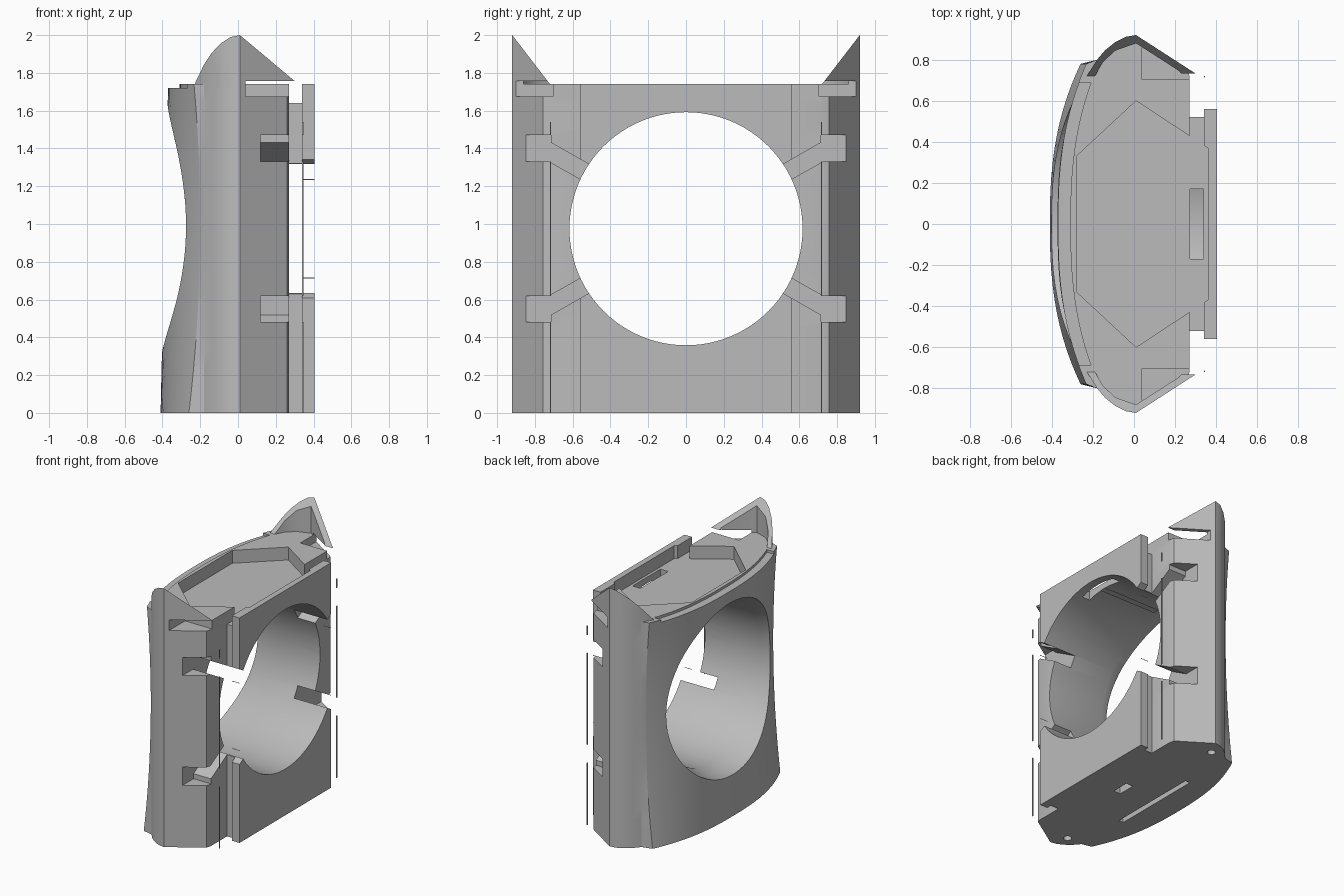
import bpy, bmesh, math

cube = bpy.data.objects.get("Cube")
if cube:
    bpy.data.objects.remove(cube, do_unlink=True)

grey = bpy.data.materials.new("plain_grey")
grey.use_nodes = True
colour = (0.5, 0.5, 0.5, 1)
grey.diffuse_color = colour
grey.node_tree.nodes["Principled BSDF"].inputs["Base Color"].default_value = colour

MID = 0.975      # bore centre height
TOP = 1.74       # deck height


def loft(name, rings):
    """Closed solid through rings of equal point count."""
    bm = bmesh.new()
    loops = [[bm.verts.new(p) for p in ring] for ring in rings]
    n = len(loops[0])
    for lo, hi in zip(loops, loops[1:]):
        for i in range(n):
            j = (i + 1) % n
            bm.faces.new((lo[i], lo[j], hi[j], hi[i]))
    bm.faces.new(loops[0])
    bm.faces.new(loops[-1])
    bmesh.ops.recalc_face_normals(bm, faces=bm.faces)
    mesh = bpy.data.meshes.new(name)
    bm.to_mesh(mesh)
    bm.free()
    ob = bpy.data.objects.new(name, mesh)
    bpy.context.collection.objects.link(ob)
    mesh.materials.append(grey)
    return ob


def prism(name, pts, a, b, axis="z"):
    place = (lambda u, v, w: (u, v, w)) if axis == "z" else (lambda u, v, w: (w, u, v))
    return loft(name, [[place(u, v, w) for u, v in pts] for w in (a, b)])


def box(name, x0, x1, y0, y1, z0, z1):
    return prism(name, [(x0, y0), (x1, y0), (x1, y1), (x0, y1)], z0, z1)


def circle(r, n=96, cy=0, cz=0):
    return [(cy + r * math.cos(math.tau * i / n), cz + r * math.sin(math.tau * i / n))
            for i in range(n)]


def combine(target, tool, operation="DIFFERENCE"):
    mod = target.modifiers.new("combine", "BOOLEAN")
    mod.operation = operation
    mod.solver = "EXACT"
    mod.object = tool
    bpy.ops.object.select_all(action="DESELECT")
    bpy.context.view_layer.objects.active = target
    target.select_set(True)
    bpy.ops.object.modifier_apply(modifier=mod.name)
    bpy.data.objects.remove(tool, do_unlink=True)


def bulge(y, z):
    """Depth of the bowed face, fuller at the foot than at the middle."""
    shoulder = 0.2 + 0.06 * (1 - z) ** 2
    crown = 0.41 - 0.023 * z
    return -shoulder - (crown - shoulder) * (1 - abs(y / 0.78) ** 2.5)


# Body: straight back, rounded side columns, bowed face
column = [(0.01, 0.92), (-0.04, 0.912), (-0.09, 0.887), (-0.14, 0.847), (-0.18, 0.80)]
side = [(0.27, 0.72), (0.26, 0.757)] + column
face_y = [0.78 * math.sin(math.pi / 2 * (1 - i / 16)) for i in range(33)]
rings = []
for k in range(17):
    z = TOP * k / 16
    ring = [(x, y, z) for x, y in side]
    ring += [(bulge(y, z), y, z) for y in face_y]
    ring += [(x, -y, z) for x, y in reversed(side)]
    rings.append(ring)
body = loft("body", rings)

# Horns: hollow side walls rising above the deck, cut on a slope
outer = [(0.32, 0.72)] + column + [(-0.23, 0.72)]
inner = [(-0.19, 0.72), (-0.15, 0.79), (-0.09, 0.845), (0.01, 0.88), (0.22, 0.745), (0.24, 0.72)]
slope = [(0.6, 1.584), (1.0, 2.104), (1.0, 2.4), (0.6, 2.4)]
for s in (1, -1):
    horn = prism("horn", [(x, s * y) for x, y in outer + inner], 1.70, 2.1)
    combine(horn, prism("cut", [(s * y, z) for y, z in slope], -1, 1, "x"))
    combine(body, horn, "UNION")

# Rear neck and mounting plate
combine(body, box("neck", 0.2, 0.35, -0.52, 0.52, 0, 1.64), "UNION")
combine(body, box("plate", 0.34, 0.405, -0.56, 0.56, 0, TOP), "UNION")

# Bore with a flared mouth on the bowed face
combine(body, prism("cut", circle(0.617, cz=MID), -1, 1, "x"))
flare = [[(x, y, z) for y, z in circle(r, cz=MID)]
         for x, r in ((-0.22, 0.617), (-0.32, 0.65), (-0.5, 0.67))]
combine(body, loft("cut", flare))

# Six-sided tray in the deck, gap in the neck, and step along the face
tray = [(-0.28, 0.33), (0.01, 0.6), (0.36, 0.37), (0.36, -0.37), (0.01, -0.6), (-0.28, -0.33)]
combine(body, prism("cut", tray, 1.64, 1.9))
combine(body, box("cut", 0.272, 0.339, -0.17, 0.17, 1.5, 1.7))
step_y = [y for y in face_y if abs(y) < 0.72]
step = [(bulge(y, TOP) + 0.06, y) for y in step_y] + [(-0.6, -0.7), (-0.6, 0.7)]
combine(body, prism("cut", step, 1.72, 1.9))

# Side notches, slanted channels to the bore, and upper slots
channel = [(0.74, 1.34), (0.74, 1.445), (0.45, 1.28), (0.45, 1.175)]
for s in (1, -1):
    combine(body, box("cut", 0.04, 0.6, *sorted((s * 0.705, s * 1.0)), 1.675, 1.757))
    for flip in (1, -1):
        level = lambda z: MID + flip * (z - MID)
        z0, z1 = sorted((level(1.33), level(1.47)))
        combine(body, box("cut", 0.12, 0.6, *sorted((s * 0.715, s * 0.855)), z0, z1))
        path = [(s * y, level(z)) for y, z in channel]
        combine(body, prism("cut", path, 0.12, 0.6, "x"))

# Slots and screw holes in the underside
combine(body, box("cut", -0.21, -0.17, -0.37, 0.37, -0.1, 0.15))
combine(body, box("cut", 0.07, 0.13, -0.07, 0.07, -0.1, 0.15))
for s in (1, -1):
    combine(body, prism("cut", circle(0.03, 20, -0.05, s * 0.8), -0.1, 0.15))

bpy.ops.object.select_all(action="DESELECT")
body.select_set(True)
bpy.context.view_layer.objects.active = body
bpy.ops.object.shade_smooth_by_angle(angle=math.radians(25))

# Thin edge strips beside the plate
for s, label in ((1, "left"), (-1, "right")):
    for i, (z0, z1) in enumerate(((0, 0.48), (0.62, 1.33), (1.47, 1.54))):
        box(f"edge_strip_{label}_{i + 1}", 0.340, 0.346, s * 0.717 - 0.003, s * 0.717 + 0.003, z0, z1)
